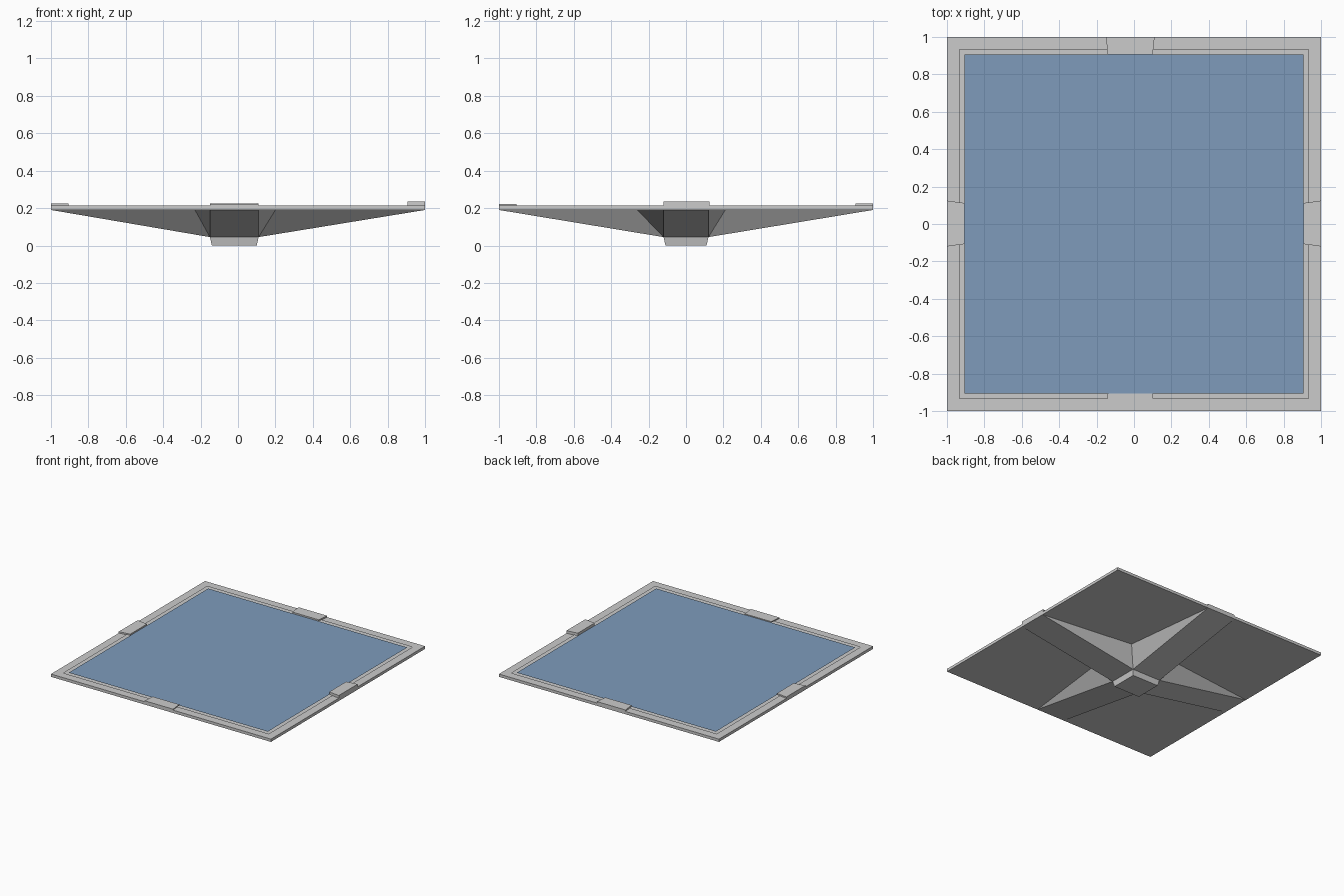
import bpy, bmesh

if "Cube" in bpy.data.objects:
    bpy.data.objects.remove(bpy.data.objects["Cube"])

Z_BOT, Z_TOP, INNER = 0.19, 0.213, 0.905


def make(name, verts, faces):
    me = bpy.data.meshes.new(name)
    me.from_pydata(verts, [], faces)
    bm = bmesh.new()
    bm.from_mesh(me)
    bmesh.ops.recalc_face_normals(bm, faces=bm.faces)
    bm.to_mesh(me)
    bm.free()
    ob = bpy.data.objects.new(name, me)
    bpy.context.collection.objects.link(ob)
    return ob


def rect(x0, x1, y0, y1, z):
    return [(x0, y0, z), (x1, y0, z), (x1, y1, z), (x0, y1, z)]


def prism(name, bottom, top):
    n = len(bottom)
    sides = [(i, (i + 1) % n, n + (i + 1) % n, n + i) for i in range(n)]
    caps = [tuple(range(n)), tuple(range(n, 2 * n))]
    return make(name, bottom + top, sides + caps)


# Frame tray: slab with the top inset and opened for the glass
tray = prism("frame", rect(-1, 1, -1, 1, Z_BOT), rect(-1, 1, -1, 1, Z_TOP))
bm = bmesh.new()
bm.from_mesh(tray.data)
top = max(bm.faces, key=lambda f: f.calc_center_median().z)
bmesh.ops.inset_region(bm, faces=[top], thickness=1 - INNER)
bmesh.ops.delete(bm, geom=[top], context='FACES')
bm.to_mesh(tray.data)
bm.free()

# Glass panel, flush with the frame
glass = make("glass_panel", rect(-INNER, INNER, -INNER, INNER, Z_TOP), [(0, 1, 2, 3)])
mat = bpy.data.materials.new("glass_blue")
mat.diffuse_color = (0.21, 0.33, 0.50, 1)
mat.use_nodes = True
mat.node_tree.nodes["Principled BSDF"].inputs["Base Color"].default_value = mat.diffuse_color
glass.data.materials.append(mat)

# Underside brace: star of four tapering arms around a small hub
X0, X1, Y0, Y1 = -0.15, 0.11, -0.12, 0.12
hub = rect(X0, X1, Y0, Y1, 0.045)
valleys = [(-0.23, -0.26, Z_BOT), (0.20, -0.26, Z_BOT), (0.20, 0.21, Z_BOT), (-0.23, 0.21, Z_BOT)]
tips = [(X0, -1, Z_BOT), (X1, -1, Z_BOT), (1, Y0, Z_BOT), (1, Y1, Z_BOT),
        (X1, 1, Z_BOT), (X0, 1, Z_BOT), (-1, Y1, Z_BOT), (-1, Y0, Z_BOT)]
faces = [(0, 1, 2, 3)]
for i in range(4):
    j = (i + 1) % 4
    a, b = 8 + 2 * i, 9 + 2 * i
    faces += [(i, a, b, j), (i, 4 + i, a), (j, b, 4 + j)]
make("underside_brace", hub + valleys + tips, faces)

# Tapered foot under the hub
prism("foot", rect(-0.14, 0.10, -0.11, 0.11, 0), hub)

# Edge clips in the middle of each frame side, narrowing inward
for name, s, h in (("right_clip", 1, 0.235), ("left_clip", -1, 0.225)):
    out = [(s, -0.12), (s, 0.125), (s * INNER, 0.112), (s * INNER, -0.107)]
    prism(name, [(x, y, Z_TOP) for x, y in out], [(x, y, h) for x, y in out])
for name, s, h in (("front_clip", -1, 0.221), ("back_clip", 1, 0.225)):
    out = [(X0, s), (X1, s), (0.10, s * INNER), (-0.14, s * INNER)]
    prism(name, [(x, y, Z_TOP) for x, y in out], [(x, y, h) for x, y in out])
